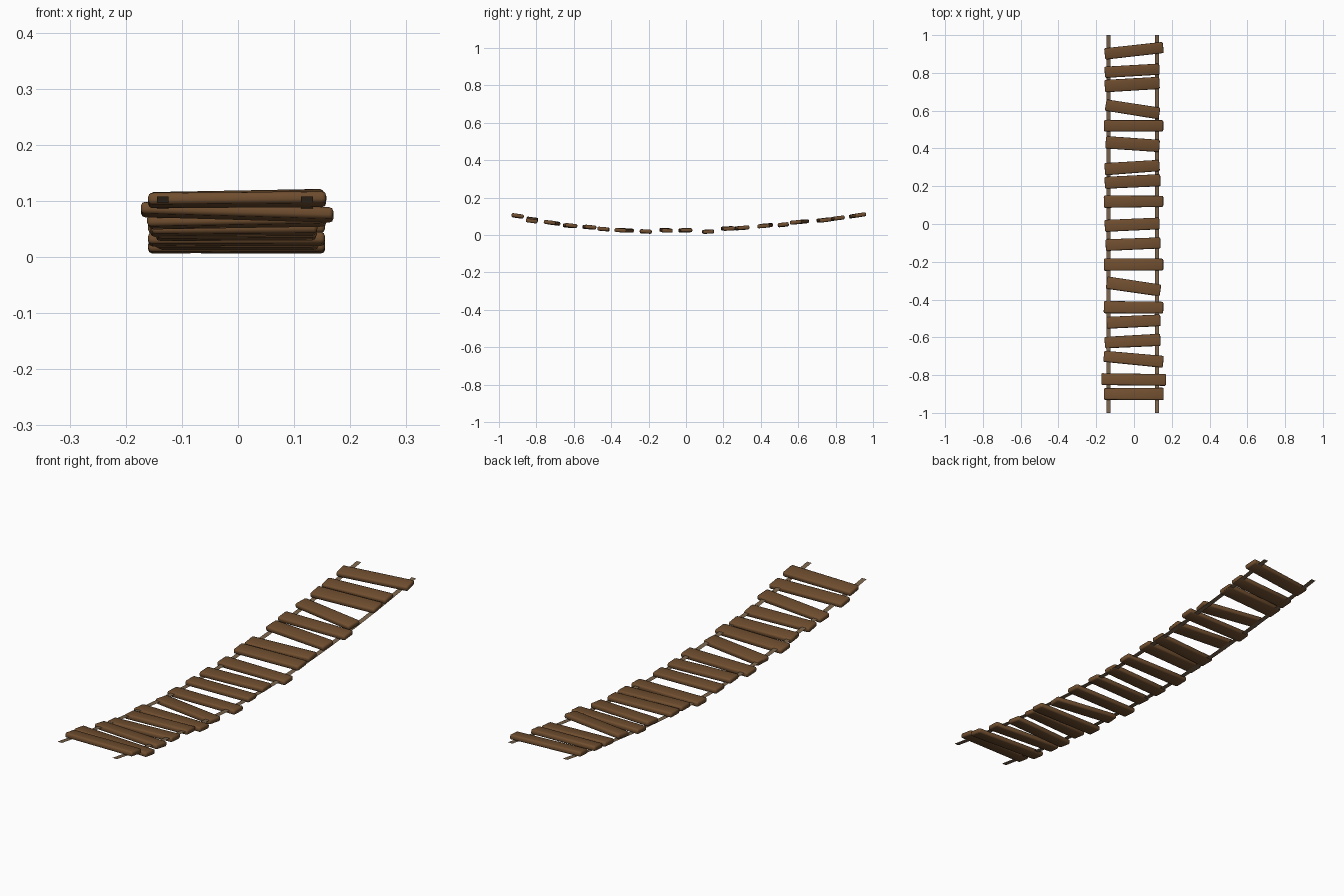
import bpy, bmesh, math, random
from mathutils import Vector, Matrix

if "Cube" in bpy.data.objects:
    bpy.data.objects.remove(bpy.data.objects["Cube"])

random.seed(4)


def material(name, rgb):
    m = bpy.data.materials.new(name)
    m.diffuse_color = (*rgb, 1)
    m.use_nodes = True
    m.node_tree.nodes["Principled BSDF"].inputs["Base Color"].default_value = m.diffuse_color
    return m


WOOD = material("brown wood", (0.162, 0.077, 0.029))
ROPE = material("tan rope", (0.19, 0.125, 0.07))

# Planks: y at left end, y at right end, height, left x, right x
PLANKS = [
    (0.90, 0.935, 0.105, -0.155, 0.155),
    (0.803, 0.82, 0.09, -0.155, 0.135),
    (0.73, 0.747, 0.08, -0.155, 0.135),
    (0.63, 0.585, 0.07, -0.15, 0.135),
    (0.52, 0.52, 0.055, -0.16, 0.155),
    (0.433, 0.413, 0.05, -0.15, 0.135),
    (0.29, 0.31, 0.038, -0.155, 0.135),
    (0.218, 0.232, 0.035, -0.155, 0.14),
    (0.118, 0.12, 0.018, -0.16, 0.155),
    (-0.01, 0.003, 0.025, -0.155, 0.135),
    (-0.112, -0.10, 0.025, -0.15, 0.14),
    (-0.215, -0.215, 0.019, -0.16, 0.155),
    (-0.31, -0.352, 0.025, -0.145, 0.14),
    (-0.44, -0.443, 0.032, -0.16, 0.155),
    (-0.523, -0.51, 0.042, -0.145, 0.14),
    (-0.628, -0.613, 0.05, -0.155, 0.14),
    (-0.70, -0.73, 0.065, -0.16, 0.155),
    (-0.822, -0.825, 0.08, -0.173, 0.17),
    (-0.90, -0.90, 0.102, -0.16, 0.157),
]


def sag(y):
    """Height of the hanging bridge along its length."""
    return 0.02 + 0.09 * abs(y) ** 1.75


def finish(bm, name, mat, smooth):
    bmesh.ops.recalc_face_normals(bm, faces=bm.faces)
    for f in bm.faces:
        f.smooth = smooth
    me = bpy.data.meshes.new(name)
    bm.to_mesh(me)
    bm.free()
    me.materials.append(mat)
    ob = bpy.data.objects.new(name, me)
    bpy.context.collection.objects.link(ob)
    return ob


# Worn planks: chamfered boards, each a little uneven, tilted with the sag
for i, (yl, yr, z, xl, xr) in enumerate(PLANKS):
    bm = bmesh.new()
    bmesh.ops.create_cube(bm, size=1)
    length = math.hypot(xr - xl, yr - yl)
    width = [random.uniform(0.058, 0.066) for _ in range(2)]
    for v in bm.verts:
        end = v.co.x > 0
        v.co = Vector((v.co.x * length, v.co.y * width[end], v.co.z * 0.021))
    bmesh.ops.bevel(bm, geom=bm.edges[:], offset=0.007, segments=2,
                    profile=0.5, affect='EDGES')
    yc = (yl + yr) / 2
    slope = math.atan((sag(yc + 0.03) - sag(yc - 0.03)) / 0.06)
    yaw = math.atan2(yr - yl, xr - xl)
    roll = 0.03 if i == 17 else random.uniform(-0.012, 0.012)
    bm.transform(Matrix.Translation(((xl + xr) / 2, yc, max(z, 0.0155)))
                 @ Matrix.Rotation(slope, 4, 'X')
                 @ Matrix.Rotation(roll, 4, 'Y')
                 @ Matrix.Rotation(yaw, 4, 'Z'))
    finish(bm, f"plank_{i + 1}", WOOD, True)

# Flat rope straps running beneath the planks
for name, x in (("left_rope", -0.134), ("right_rope", 0.123)):
    bm = bmesh.new()
    prev = None
    for k in range(25):
        y = -1 + k / 12
        row = [bm.verts.new((x + s * 0.0105, y, sag(y) - 0.002)) for s in (-1, 1)]
        if prev:
            bm.faces.new((prev[0], prev[1], row[1], row[0]))
        prev = row
    finish(bm, name, ROPE, False)
